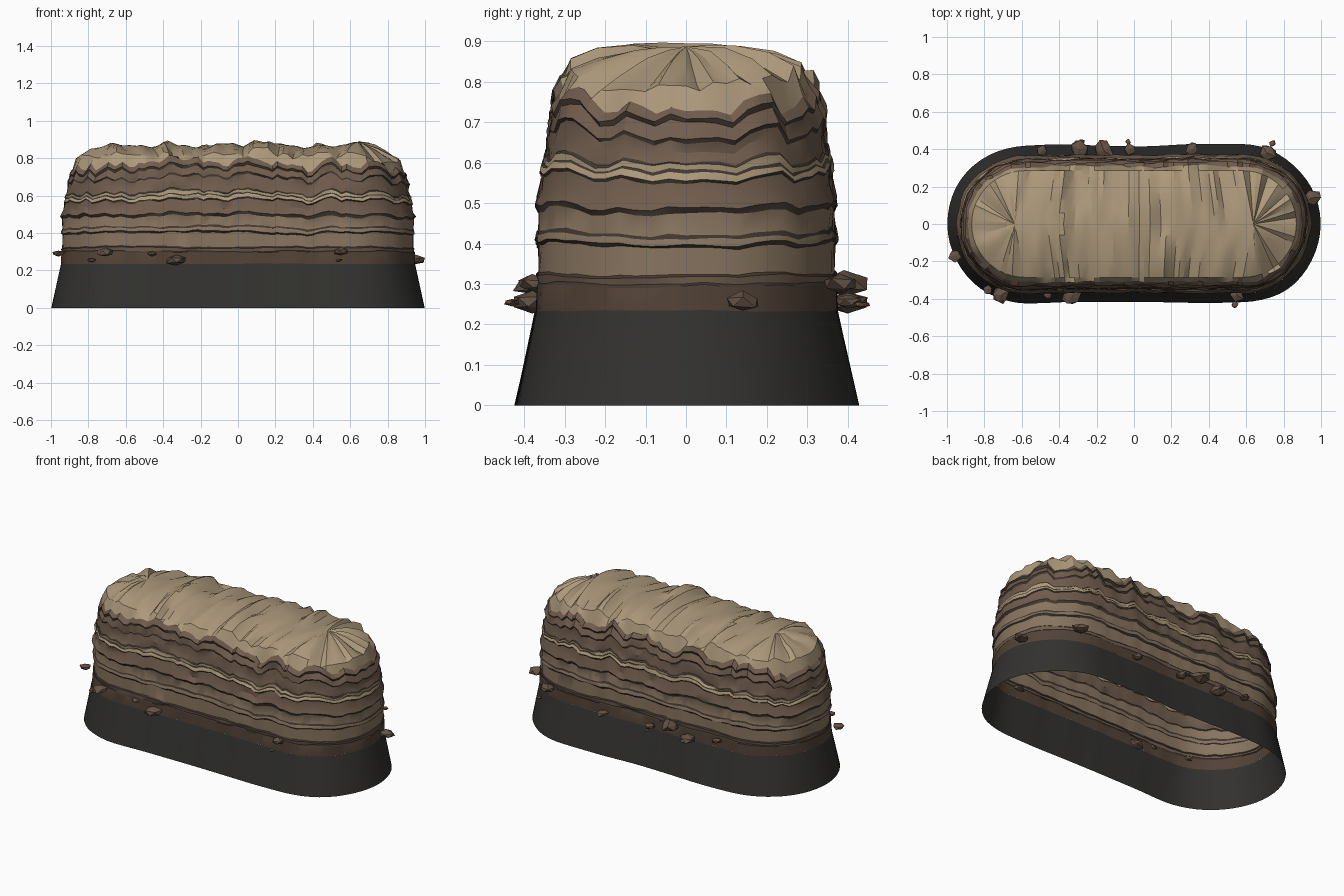
import bpy, bmesh, math, random
from mathutils import Vector, noise

if "Cube" in bpy.data.objects:
    bpy.data.objects.remove(bpy.data.objects["Cube"])

random.seed(4)
HALF = 0.58            # half length of the straight sides
STRAIGHT, ARC = 44, 26
COLOURS = {
    "base": (0.032, 0.031, 0.028), "umber": (0.085, 0.055, 0.038),
    "brown": (0.165, 0.110, 0.075), "tan": (0.245, 0.175, 0.115),
    "seam": (0.055, 0.039, 0.030), "cream": (0.42, 0.32, 0.20),
    "rubble": (0.13, 0.085, 0.06),
}
MATS = {}
for key, c in COLOURS.items():
    MATS[key] = bpy.data.materials.new(key)
    MATS[key].diffuse_color = (*c, 1)


def n(x, y, z=0.0):
    return noise.noise(Vector((x, y, z)))


# Stadium outline as (centre x, direction) pairs
OUTLINE = []
for side in (1, -1):
    for i in range(ARC):
        a = -math.pi / 2 + math.pi * i / ARC
        OUTLINE.append((side * HALF, side * math.cos(a), side * math.sin(a)))
    for i in range(STRAIGHT):
        OUTLINE.append((side * HALF * (1 - 2 * i / STRAIGHT), 0.0, float(side)))
COUNT = len(OUTLINE)


def warp(x, y, z, end):
    """Height shift of the strata: growing towards the top, dipping at the ends."""
    t = max(0.0, (z - 0.2) / 0.57)
    wave = 0.05 * n(x * 5, y * 3, 3) + 0.055 * n(x * 12, y * 12, 7) + 0.03 * n(x * 25, y * 25, 4)
    drift = 0.012 * n(x * 4, y * 4, z * 14) + 0.006 * n(x * 13, y * 13, z * 60)
    return drift * min(1, t * 5) + t ** 1.8 * (wave - 0.028 * end)


def ring(r, z, rough):
    """One closed ring of points around the rock."""
    pts = []
    for cx, dx, dy in OUTLINE:
        ux, uy = cx + 0.36 * dx, 0.36 * dy
        rr = r + 0.012 * n(ux * 4, uy * 4, 1) + rough * n(ux * 14, uy * 14, z * 25)
        pts.append((cx + rr * dx, rr * dy, z + warp(ux, uy, z, abs(dx))))
    return pts


def cap_ring(r, z, fan):
    """Ring of the crown: ridges run across y, grooves fan out at the ends."""
    pts = []
    for cx, dx, dy in OUTLINE:
        # ridge centre of each end lies a little beyond the straight part
        x, y = cx * (1 + 0.10 * (1 - r / 0.3)) + r * dx, r * dy
        ux, uy = cx + 0.36 * dx, 0.36 * dy
        h = 0.035 * n(x * 7, y * 1.5, 5) + 0.022 * n(x * 17, y * 2.5, 9)
        if r > 0:
            h += fan * n(ux * 15, uy * 15, 2)
        pts.append((x, y, z + h - 0.04 * abs(dx) * (r / 0.3) ** 2))
    return pts


def loft(name, rings, mats):
    """Skin a stack of rings; mats names the colour of every band."""
    bm = bmesh.new()
    rows = [[bm.verts.new(p) for p in pts] for pts in rings]
    used = list(dict.fromkeys(mats))
    for lo, hi, mat in zip(rows, rows[1:], mats):
        for i in range(COUNT):
            j = (i + 1) % COUNT
            f = bm.faces.new((lo[i], lo[j], hi[j], hi[i]))
            f.material_index = used.index(mat)
    bmesh.ops.remove_doubles(bm, verts=bm.verts, dist=0.0004)
    return finish(name, bm, used, 25)


def finish(name, bm, mats, angle):
    me = bpy.data.meshes.new(name)
    bm.to_mesh(me)
    bm.free()
    for m in mats:
        me.materials.append(MATS[m])
    ob = bpy.data.objects.new(name, me)
    bpy.context.collection.objects.link(ob)
    if angle:
        bpy.ops.object.select_all(action='DESELECT')
        ob.select_set(True)
        bpy.context.view_layer.objects.active = ob
        bpy.ops.object.shade_smooth_by_angle(angle=math.radians(angle))
    return ob


# Flared dark base, open underneath
foot = []
for cx, dx, dy in OUTLINE:
    r = 0.418 + 0.018 * n(cx * 3 + dx * 1.2, dy * 1.5, 1) * (1 - dx * dx)
    foot.append((cx + r * dx, r * dy, 0))
loft("dark_base", [foot, ring(0.368, 0.235, 0.003)], ["base"])

# Strata: radius and height of each lower edge, colour of the band above it
STRATA = [
    (0.368, 0.235, "umber"), (0.366, 0.298, "seam"), (0.362, 0.304, "brown"),
    (0.366, 0.322, "seam"), (0.360, 0.328, "tan"), (0.360, 0.398, "seam"),
    (0.367, 0.407, "tan"), (0.364, 0.424, "seam"), (0.360, 0.434, "tan"),
    (0.360, 0.488, "seam"), (0.368, 0.503, "brown"), (0.355, 0.535, "brown"),
    (0.350, 0.570, "seam"), (0.354, 0.577, "cream"), (0.350, 0.592, "seam"),
    (0.346, 0.598, "cream"), (0.346, 0.613, "seam"), (0.340, 0.620, "brown"),
    (0.336, 0.655, "brown"), (0.332, 0.688, "seam"), (0.336, 0.698, "brown"),
    (0.322, 0.734, "seam"), (0.326, 0.746, "brown"), (0.308, 0.772, "cream"),
]
rings = [ring(r, z, 0.004 + 0.016 * (z - 0.235)) for r, z, _ in STRATA]
loft("rock_strata", rings, [m for _, _, m in STRATA[:-1]])

# Weathered crown closing onto the ridge line
crown = [rings[-1], cap_ring(0.285, 0.825, 0.035), cap_ring(0.22, 0.848, 0.045),
         cap_ring(0.13, 0.864, 0.035), cap_ring(0.06, 0.870, 0.012), cap_ring(0, 0.870, 0)]
loft("crown", crown, ["cream"] * 5)

# Rubble lodged along the foot of the strata: x, y, z, size
RUBBLE = [
    (-0.96, -0.17, 0.29, 0.035), (-0.71, -0.38, 0.295, 0.045), (-0.78, -0.35, 0.255, 0.025),
    (-0.46, -0.38, 0.29, 0.025), (-0.33, -0.38, 0.255, 0.055), (0.55, -0.38, 0.30, 0.042),
    (0.54, -0.43, 0.255, 0.018), (0.95, 0.14, 0.255, 0.048), (0.71, 0.38, 0.30, 0.05),
    (0.74, 0.43, 0.25, 0.018), (0.31, 0.40, 0.255, 0.034), (-0.02, 0.40, 0.26, 0.032),
    (-0.03, 0.44, 0.25, 0.014), (-0.16, 0.39, 0.30, 0.058), (-0.29, 0.40, 0.255, 0.048),
    (-0.28, 0.44, 0.25, 0.016), (-0.49, 0.39, 0.29, 0.03),
]
for i, (x, y, z, s) in enumerate(RUBBLE):
    bm = bmesh.new()
    bmesh.ops.create_icosphere(bm, subdivisions=1, radius=s)
    for v in bm.verts:
        v.co *= random.uniform(0.8, 1.25)
        v.co.z *= 0.5
    ob = finish(f"rubble_{i + 1}", bm, ["rubble"], 0)
    ob.location = (x, y, z)
    ob.rotation_euler = (0, 0, random.uniform(0, 6))

for m in bpy.data.materials:
    if m.users and not m.is_grease_pencil:
        m.use_nodes = True
        m.node_tree.nodes["Principled BSDF"].inputs["Base Color"].default_value = m.diffuse_color
